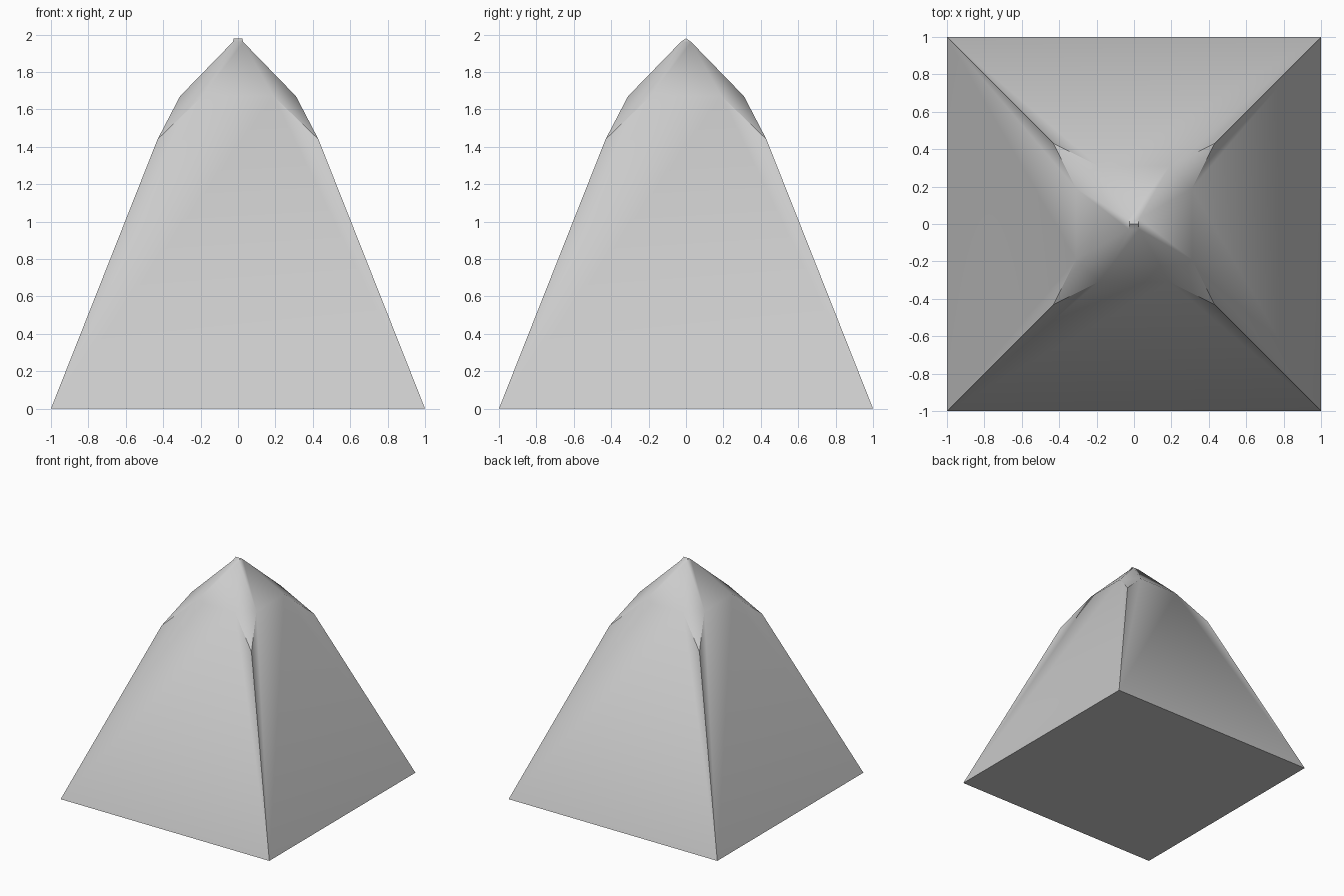
import bpy, bmesh
from mathutils import Matrix, Vector
from math import pi, radians

cube = bpy.data.objects.get("Cube")
if cube:
    bpy.data.objects.remove(cube, do_unlink=True)

# Single light grey material
grey = bpy.data.materials.new("light_grey")
grey.use_nodes = True
colour = (0.6, 0.6, 0.6, 1)
grey.diffuse_color = colour
grey.node_tree.nodes["Principled BSDF"].inputs["Base Color"].default_value = colour

bm = bmesh.new()


def face(points):
    bm.faces.new([bm.verts.new(p) for p in points])


def pair(x, y, z):
    """Left and right point of one side, mirrored across x."""
    return Vector((-x, y, z)), Vector((x, y, z))


# Points of the front side
base = pair(1, -1, 0)
shoulder = pair(0.43, -0.43, 1.44)
eave = pair(0.19, -0.31, 1.67)
tip = pair(0.028, -0.028, 1.96)
ridge = pair(0.022, 0, 1.98)

# Four equal sides: wall, wall edges, roof slope and chamfered corner
for k in range(4):
    turn = Matrix.Rotation(k * pi / 2, 3, 'Z')
    next_eave = Matrix.Rotation(pi / 2, 3, 'Z') @ eave[0]
    parts = [
        (base[0], base[1], eave[1], eave[0]),
        (base[0], eave[0], shoulder[0]),
        (base[1], shoulder[1], eave[1]),
        (eave[0], eave[1], tip[1], tip[0]),
        (shoulder[1], next_eave, eave[1]),
        (eave[1], next_eave, tip[1]),
    ]
    for part in parts:
        face([turn @ p for p in part])

# Small ridge at the peak
half_turn = Matrix.Rotation(pi, 3, 'Z')
for turn in (Matrix.Identity(3), half_turn):
    face([turn @ p for p in (tip[0], tip[1], ridge[1], ridge[0])])
    face([turn @ p for p in (tip[1], half_turn @ tip[0], ridge[1])])

# Flat underside
face([base[0], half_turn @ base[1], half_turn @ base[0], base[1]])

bmesh.ops.remove_doubles(bm, verts=bm.verts, dist=0.001)
bmesh.ops.recalc_face_normals(bm, faces=bm.faces)
mesh = bpy.data.meshes.new("pyramid_body")
bm.to_mesh(mesh)
bm.free()
mesh.materials.append(grey)
body = bpy.data.objects.new("pyramid_body", mesh)
bpy.context.collection.objects.link(body)

# Smooth roof slopes, sharp corners
bpy.ops.object.select_all(action='DESELECT')
body.select_set(True)
bpy.context.view_layer.objects.active = body
bpy.ops.object.shade_smooth_by_angle(angle=radians(38))
